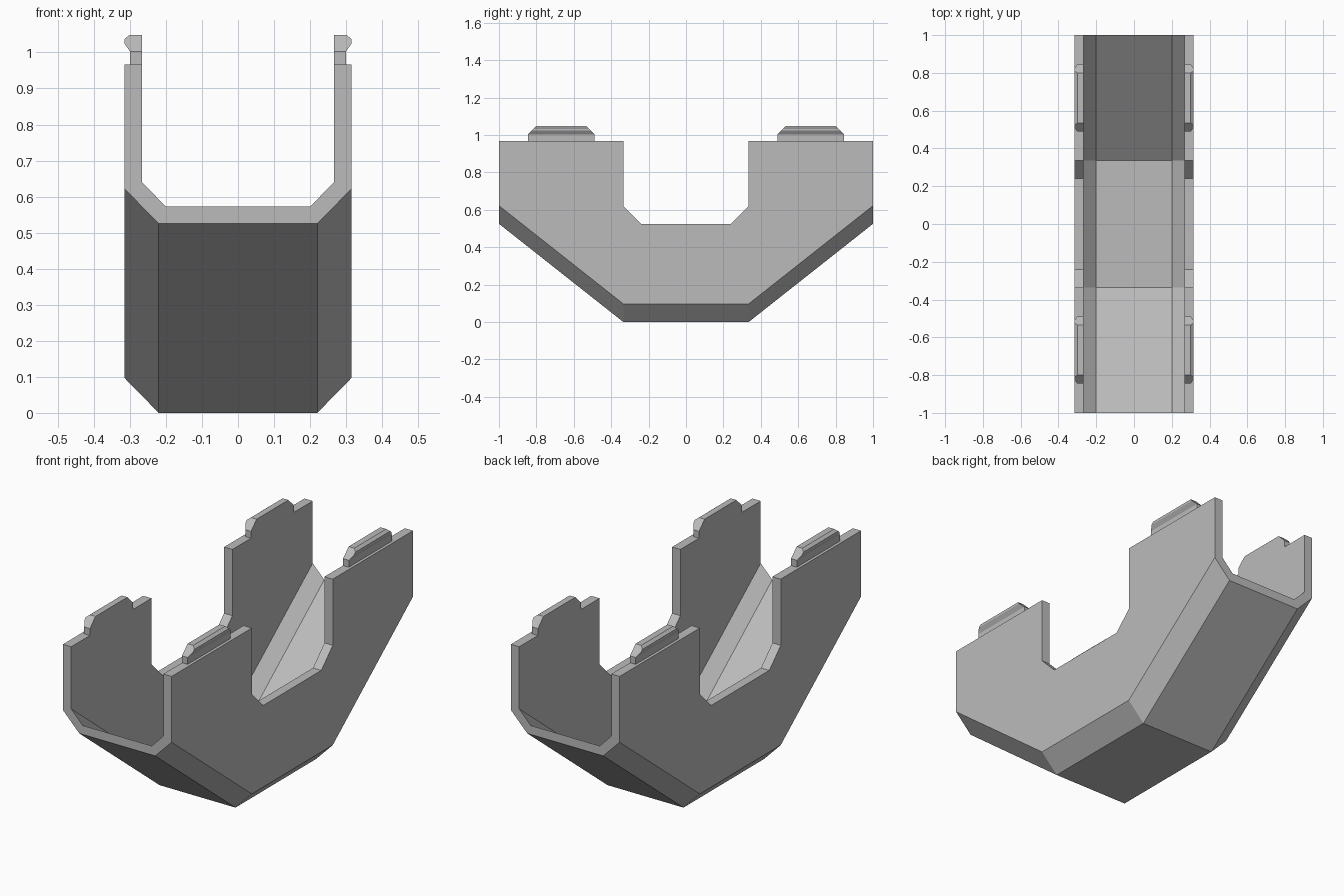
import bpy
import bmesh

old = bpy.data.objects.get("Cube")
if old:
    bpy.data.objects.remove(old, do_unlink=True)

grey = bpy.data.materials.new("light grey")
grey.use_nodes = True
colour = (0.5, 0.5, 0.5, 1)
grey.diffuse_color = colour
grey.node_tree.nodes["Principled BSDF"].inputs["Base Color"].default_value = colour


def loft(name, rings):
    """Join equal closed rings of points into a solid with capped ends."""
    bm = bmesh.new()
    loops = [[bm.verts.new(p) for p in ring] for ring in rings]
    for a, b in zip(loops, loops[1:]):
        for i in range(len(a)):
            j = (i + 1) % len(a)
            bm.faces.new((a[i], a[j], b[j], b[i]))
    bm.faces.new(loops[0])
    bm.faces.new(loops[-1])
    bmesh.ops.recalc_face_normals(bm, faces=bm.faces)
    mesh = bpy.data.meshes.new(name)
    bm.to_mesh(mesh)
    bm.free()
    mesh.materials.append(grey)
    obj = bpy.data.objects.new(name, mesh)
    bpy.context.collection.objects.link(obj)
    return obj


OUT, INN, TOP, KNEE, RISE = 0.315, 0.267, 0.967, 0.335, 0.525

# Trough: chamfered U section, rising toward both ends, with level wall tops
half = [(0.2, 0.047), (INN, 0.116), (INN, None), (OUT, None), (OUT, 0.097), (0.22, 0)]
section = half + [(-x, z) for x, z in reversed(half)]
stations = [(-1, RISE), (-KNEE, 0), (KNEE, 0), (1, RISE)]
trough = loft("trough", [[(x, y, TOP if z is None else z + lift) for x, z in section]
                         for y, lift in stations])

# Chamfered notch through the middle of both walls
notch = [(-KNEE, 1.2), (-KNEE, 0.62), (-0.24, RISE), (0.24, RISE), (KNEE, 0.62), (KNEE, 1.2)]
cutter = loft("notch_cutter", [[(x, y, z) for y, z in notch] for x in (-0.5, 0.5)])
cutter.hide_render = True
cutter.hide_set(True)
cut = trough.modifiers.new("notch", "BOOLEAN")
cut.operation = "DIFFERENCE"
cut.solver = "EXACT"
cut.object = cutter

# Snap clips on the wall tops: straight neck, then a lip with sloping ends
MID, LONG = 0.667, 0.178
neck = [(INN, TOP), (0.3, TOP), (0.3, 1.003), (INN, 1.003)]
lip = [(INN, 1.003), (0.3, 1.003), (OUT, 1.025), (OUT, 1.037), (0.3, 1.049), (INN, 1.049)]
for name, profile in (("clip_neck", neck), ("clip_lip", lip)):
    ends = [[(x, MID + side * (LONG - max(0, z - 1.003)), z) for x, z in profile]
            for side in (-1, 1)]
    clip = loft(name, ends)
    mirror = clip.modifiers.new("mirror", "MIRROR")
    mirror.use_axis = (True, True, False)
